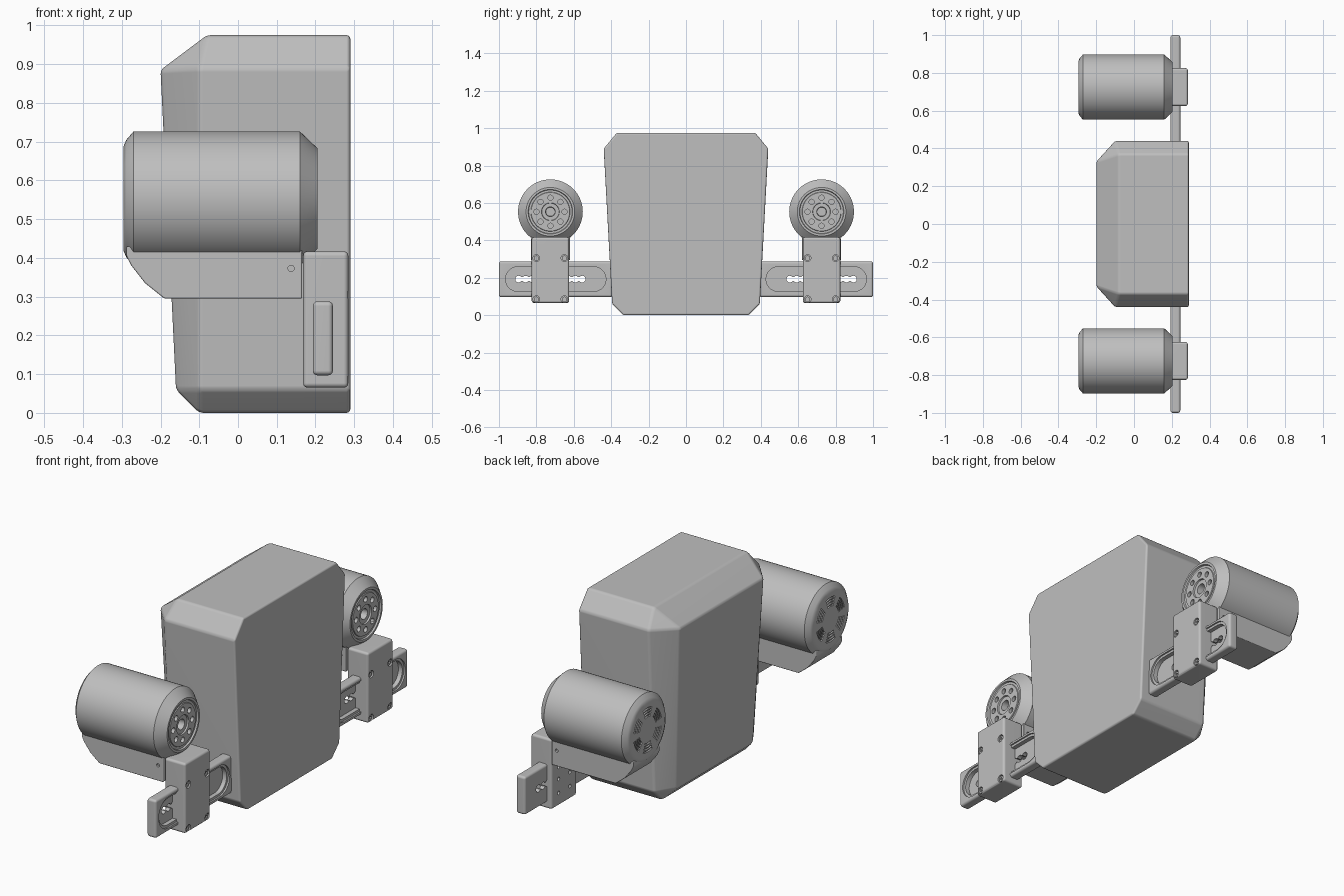
import bpy
import bmesh
from math import pi, sin, cos, radians

cube = bpy.data.objects.get("Cube")
if cube:
    bpy.data.objects.remove(cube, do_unlink=True)

GREY = (0.52, 0.52, 0.52, 1.0)
grey = bpy.data.materials.new("satin grey")
grey.use_nodes = True
grey.diffuse_color = GREY
grey.node_tree.nodes["Principled BSDF"].inputs["Base Color"].default_value = GREY

SIDE_Y = 0.725    # centre line of each motor and bracket
AXLE_Z = 0.553    # height of the motor axis


def prism(bm, points, axis, lo, hi):
    """Extrude a 2D outline along X (points are y, z) or Y (points are x, z)."""
    def place(p, d):
        return (d, p[0], p[1]) if axis == "X" else (p[0], d, p[1])
    a = [bm.verts.new(place(p, lo)) for p in points]
    b = [bm.verts.new(place(p, hi)) for p in points]
    bm.faces.new(a)
    bm.faces.new(b[::-1])
    for i in range(len(a)):
        j = (i + 1) % len(a)
        bm.faces.new((a[i], b[i], b[j], a[j]))


def rect(u0, u1, v0, v1):
    return [(u0, v0), (u1, v0), (u1, v1), (u0, v1)]


def arc(u, v, r, start, end, n):
    angles = [start + (end - start) * i / n for i in range(n + 1)]
    return [(u + r * cos(t), v + r * sin(t)) for t in angles]


def circle(u, v, r, n=24):
    return arc(u, v, r, 0, 2 * pi, n)[:-1]


def stadium(u0, u1, v, r):
    return (arc(u1 - r, v, r, -pi / 2, pi / 2, 14)
            + arc(u0 + r, v, r, pi / 2, 3 * pi / 2, 14))


def finish(name, bm, bevel=0.0):
    """Turn a bmesh into an object, rounding its sharp edges first."""
    bmesh.ops.recalc_face_normals(bm, faces=bm.faces[:])
    if bevel:
        sharp = [e for e in bm.edges if e.calc_face_angle(0) > 0.3]
        bmesh.ops.bevel(bm, geom=sharp, offset=bevel, segments=3,
                        profile=0.5, affect="EDGES", clamp_overlap=True)
    mesh = bpy.data.meshes.new(name)
    bm.to_mesh(mesh)
    bm.free()
    mesh.materials.append(grey)
    obj = bpy.data.objects.new(name, mesh)
    bpy.context.collection.objects.link(obj)
    return obj


def activate(obj):
    bpy.ops.object.select_all(action="DESELECT")
    obj.select_set(True)
    bpy.context.view_layer.objects.active = obj


def cut(obj, outlines, axis, lo, hi):
    """Subtract a set of extruded, non-overlapping outlines from an object."""
    bm = bmesh.new()
    for pts in outlines:
        prism(bm, pts, axis, lo, hi)
    cutter = finish("cutter", bm)
    cutter.hide_render = True
    mod = obj.modifiers.new("cut", "BOOLEAN")
    mod.operation = "DIFFERENCE"
    mod.solver = "EXACT"
    mod.object = cutter
    activate(obj)
    bpy.ops.object.modifier_apply(modifier=mod.name)
    bpy.data.objects.remove(cutter, do_unlink=True)


def shade(obj, mirrored=True):
    activate(obj)
    bpy.ops.object.shade_smooth_by_angle(angle=radians(32))
    if mirrored:
        mod = obj.modifiers.new("mirror", "MIRROR")
        mod.use_axis = (False, True, False)
        mod.use_mirror_merge = False
    weighted = obj.modifiers.new("weighted normals", "WEIGHTED_NORMAL")
    weighted.keep_sharp = True


# Main case: faceted block, chamfered on every side but the flat one
bm = bmesh.new()
half = [(0.29, 0.37, 0.975), (0.29, 0.44, 0.89), (0.29, 0.395, 0.06),
        (0.29, 0.335, 0), (-0.08, 0.37, 0.975), (-0.1, 0.44, 0.89),
        (-0.1, 0.395, 0.06), (-0.1, 0.335, 0), (-0.2, 0.33, 0.885),
        (-0.16, 0.3, 0.06)]
for x, y, z in half:
    for side in (1, -1):
        bm.verts.new((x, y * side, z))
bmesh.ops.convex_hull(bm, input=bm.verts[:])
bmesh.ops.dissolve_limit(bm, angle_limit=radians(5), verts=bm.verts[:], edges=bm.edges[:])
shade(finish("main_case", bm, 0.01), mirrored=False)

# Motor housings: lathed drum with tapered output end, recessed hub and bore
bm = bmesh.new()
profile = [(-0.295, 0), (-0.295, 0.136), (-0.288, 0.152), (-0.27, 0.173),
           (0.16, 0.173), (0.205, 0.13), (0.205, 0.119), (0.197, 0.116),
           (0.197, 0.105), (0.201, 0.103), (0.201, 0.048), (0.193, 0.046),
           (0.193, 0.026), (0.16, 0.024), (0.16, 0)]
verts = [bm.verts.new((x, SIDE_Y, AXLE_Z + r)) for x, r in profile]
edges = [bm.edges.new(pair) for pair in zip(verts, verts[1:])]
bmesh.ops.spin(bm, geom=verts + edges, cent=(0, SIDE_Y, AXLE_Z),
               axis=(1, 0, 0), angle=2 * pi, steps=72)
bmesh.ops.remove_doubles(bm, verts=bm.verts[:], dist=0.0001)
motor = finish("motor_housings", bm)

# Ring of eight hub bolt holes
holes = [circle(SIDE_Y + 0.075 * cos(k * pi / 4), AXLE_Z + 0.075 * sin(k * pi / 4), 0.014, 16)
         for k in range(8)]
cut(motor, holes, "X", 0.185, 0.22)

# Six groups of curved cooling slots on the closed end
slots = []
for k in range(6):
    mid = k * pi / 3 + pi / 6
    for r in (0.072, 0.085, 0.098, 0.111):
        outer = arc(SIDE_Y, AXLE_Z, r, mid - 0.33, mid + 0.33, 8)
        inner = arc(SIDE_Y, AXLE_Z, r - 0.007, mid + 0.33, mid - 0.33, 8)
        slots.append(outer + inner)
cut(motor, slots, "X", -0.31, -0.287)
shade(motor)

# Motor feet: narrow base under each drum, sloped at the closed end
bm = bmesh.new()
foot = [(-0.288, 0.43), (-0.288, 0.405), (-0.275, 0.38), (-0.24, 0.335),
        (-0.19, 0.295), (0.165, 0.295), (0.165, 0.43)]
prism(bm, foot, "Y", SIDE_Y - 0.105, SIDE_Y + 0.105)
feet = finish("motor_feet", bm, 0.004)
for y in (SIDE_Y - 0.105, SIDE_Y + 0.105):
    cut(feet, [circle(0.137, 0.373, 0.008, 16)], "Y", y - 0.01, y + 0.01)
shade(feet)

# Mounting rails: rounded bars with a long recess and linked keyholes
bm = bmesh.new()
prism(bm, rect(0.395, 1.0, 0.097, 0.288), "X", 0.193, 0.245)
rail = finish("mounting_rails", bm, 0.012)
cut(rail, [stadium(0.415, 0.978, 0.193, 0.078)], "X", 0.237, 0.26)
cut(rail, [stadium(0.428, 0.965, 0.193, 0.066)], "X", 0.215, 0.26)
for offset in (-0.17, -0.133, -0.096, 0.096, 0.133, 0.17):
    cut(rail, [circle(SIDE_Y + offset, 0.193, 0.018, 20)], "X", 0.18, 0.26)
cut(rail, [rect(SIDE_Y + s * 0.133 - 0.035, SIDE_Y + s * 0.133 + 0.035, 0.183, 0.203)
           for s in (-1, 1)], "X", 0.18, 0.26)
shade(rail)

# Clamp brackets: blocks joining the motors to the rails
bm = bmesh.new()
prism(bm, rect(SIDE_Y - 0.1, SIDE_Y + 0.1, 0.065, 0.417), "X", 0.168, 0.285)
bracket = finish("clamp_brackets", bm, 0.012)
spots = [(SIDE_Y + dy, z) for dy in (-0.075, 0.075) for z in (0.085, 0.305)]
cut(bracket, [circle(y, z, 0.018) for y, z in spots], "X", 0.27, 0.3)
cut(bracket, [circle(SIDE_Y + dy, z, 0.009, 16) for dy in (-0.045, 0.045)
              for z in (0.13, 0.2, 0.26)], "X", 0.15, 0.18)
shade(bracket)

# Bolt heads seated in the bracket corners
bm = bmesh.new()
for y, z in spots:
    prism(bm, circle(y, z, 0.014), "X", 0.265, 0.28)
bolts = finish("bracket_bolts", bm)
cut(bolts, [circle(y, z, 0.007, 6) for y, z in spots], "X", 0.273, 0.3)
shade(bolts)
